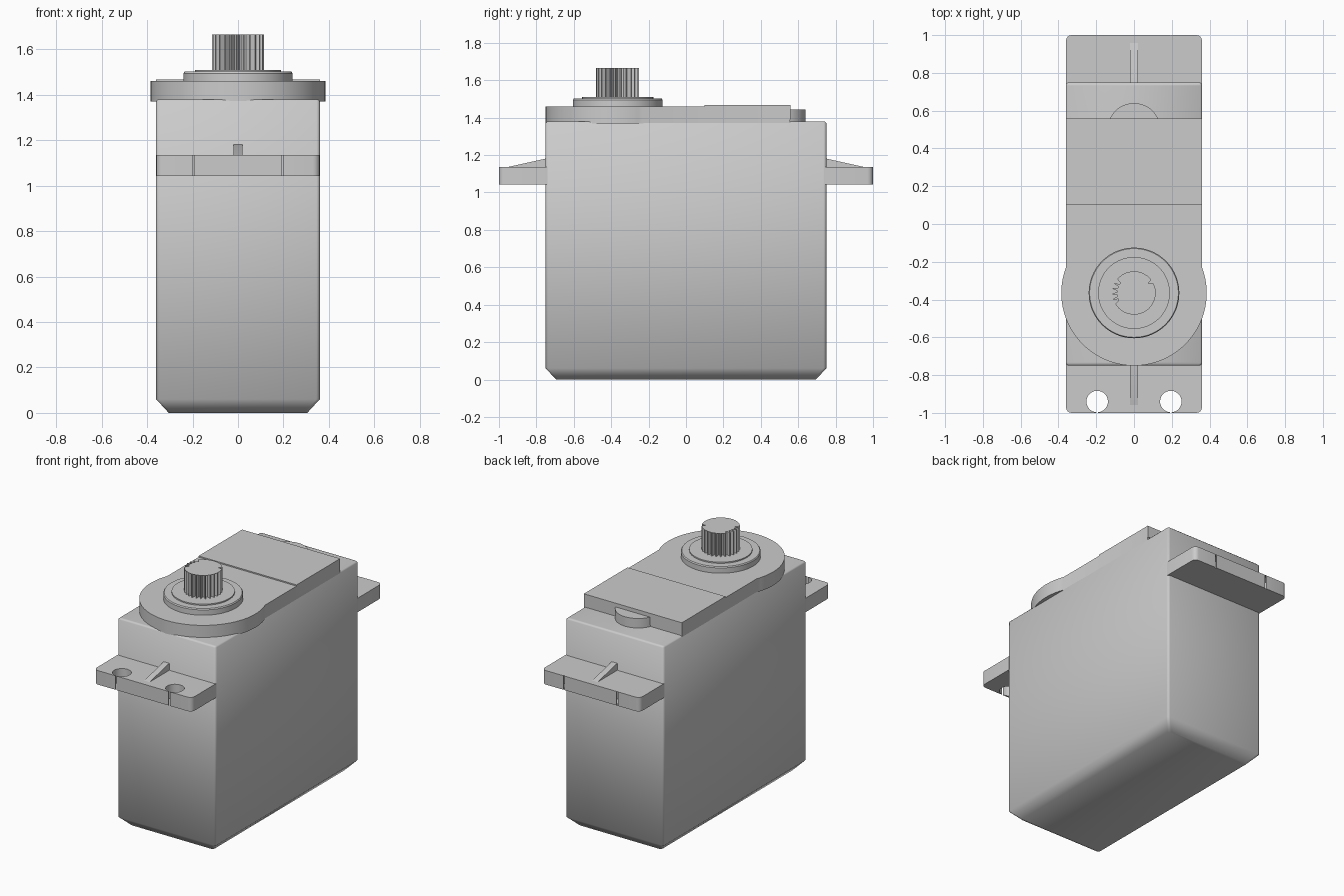
import bpy
import bmesh
from math import sin, cos, pi, radians, asin, sqrt

if "Cube" in bpy.data.objects:
    bpy.data.objects.remove(bpy.data.objects["Cube"])

grey = bpy.data.materials.new("light grey plastic")
grey.use_nodes = True
grey.diffuse_color = (0.6, 0.6, 0.6, 1)
grey.node_tree.nodes["Principled BSDF"].inputs["Base Color"].default_value = (0.6, 0.6, 0.6, 1)


def arc(cx, cy, r, start, end, n):
    return [(cx + r * cos(start + (end - start) * i / n),
             cy + r * sin(start + (end - start) * i / n)) for i in range(n + 1)]


def rounded_rect(hx, hy, r, n=3):
    corners = [(1, 1), (-1, 1), (-1, -1), (1, -1)]
    return [p for k, (sx, sy) in enumerate(corners)
            for p in arc(sx * (hx - r), sy * (hy - r), r, k * pi / 2, (k + 1) * pi / 2, n)]


def loft(name, levels, angle=30):
    """Join matching outlines, given as (outline, height), into a closed solid."""
    bm = bmesh.new()
    rings = [[bm.verts.new((x, y, z)) for x, y in pts] for pts, z in levels]
    for low, high in zip(rings, rings[1:]):
        for i in range(len(low)):
            j = (i + 1) % len(low)
            bm.faces.new((low[i], low[j], high[j], high[i]))
    caps = [bm.faces.new(rings[0]), bm.faces.new(rings[-1])]
    bmesh.ops.triangulate(bm, faces=caps)
    bmesh.ops.recalc_face_normals(bm, faces=bm.faces)
    mesh = bpy.data.meshes.new(name)
    bm.to_mesh(mesh)
    bm.free()
    mesh.materials.append(grey)
    obj = bpy.data.objects.new(name, mesh)
    bpy.context.collection.objects.link(obj)
    bpy.ops.object.select_all(action='DESELECT')
    obj.select_set(True)
    bpy.context.view_layer.objects.active = obj
    bpy.ops.object.shade_smooth_by_angle(angle=radians(angle))
    return obj


def disc(name, cy, profile, n=64):
    return loft(name, [(arc(0, cy, r, 0, 2 * pi, n)[:-1], z) for r, z in profile])


# Main case with chamfered base and a fine top edge
HX, HY = 0.36, 0.75
loft("case", [(rounded_rect(HX - 0.055, HY - 0.055, 0.015), 0),
              (rounded_rect(HX, HY, 0.015), 0.06),
              (rounded_rect(HX, HY, 0.015), 1.372),
              (rounded_rect(HX - 0.008, HY - 0.008, 0.01), 1.38)], 50)

# Top cover: straight at the back, a wide round lobe around the shaft
SHAFT_Y, LOBE = -0.365, 0.385
a = asin(sqrt(LOBE ** 2 - HX ** 2) / LOBE)
cover = [(HX, 0.555), (-HX, 0.555)] + arc(0, SHAFT_Y, LOBE, pi - a, 2 * pi + a, 48)
loft("top_cover", [(cover, 1.37), (cover, 1.46)])

# Slightly raised panel and the small half-round cable nub behind it
panel = [(HX, 0.1), (HX, 0.558), (-HX, 0.558), (-HX, 0.1)]
loft("cover_panel", [(panel, 1.39), (panel, 1.468)])
nub = arc(0, 0.5, 0.14, 0, pi, 24)
loft("cable_nub", [(nub, 1.37), (nub, 1.443)])

# Stepped collar around the shaft
disc("collar", SHAFT_Y, [(0.24, 1.45), (0.24, 1.495), (0.235, 1.502)])
disc("collar_ring", SHAFT_Y, [(0.19, 1.49), (0.19, 1.51)])

# Splined output shaft
TEETH = 25
spline = []
for t in range(TEETH):
    for offset, r in ((0, 0.088), (0.35, 0.09), (0.6, 0.115), (0.75, 0.115)):
        ang = 2 * pi * (t + offset) / TEETH
        spline.append((r * cos(ang), SHAFT_Y + r * sin(ang)))
loft("splined_shaft", [(spline, 1.49), (spline, 1.665)])


# Mounting flanges with slotted screw holes, and a stiffening rib on each
def keyhole(x, cy=0.94, r=0.057, slit=0.004):
    g = asin(slit / r)
    hole = arc(x, cy, r, pi / 2 - g, -3 * pi / 2 + g, 28)
    return [(x + slit, 1.0)] + hole + [(x - slit, 1.0)]


half = [(HX, 0.74)] + arc(HX - 0.03, 0.97, 0.03, 0, pi / 2, 4) + keyhole(0.195)
outline = half + keyhole(-0.195) + [(-x, y) for x, y in reversed(half[:6])]

for side, label in ((1, "back"), (-1, "front")):
    flange = [(x, side * y) for x, y in outline]
    loft(label + "_flange", [(flange, 1.042), (flange, 1.135)])
    foot, top = [[(0.02, side * 0.74), (0.02, side * y), (-0.02, side * y), (-0.02, side * 0.74)]
                 for y in (0.98, 0.742)]
    loft(label + "_rib", [(foot, 1.13), (top, 1.183)])
